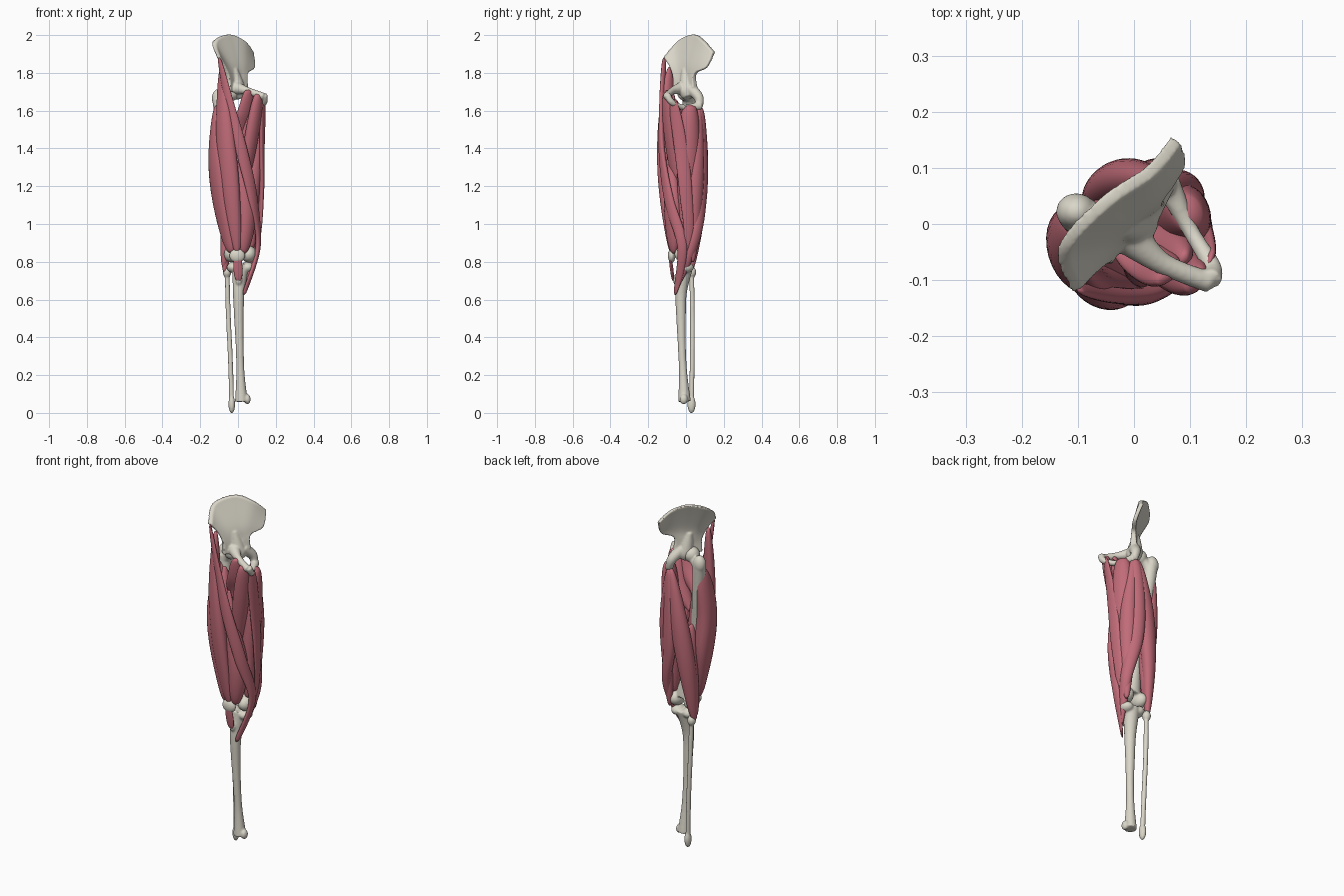
import bpy, bmesh, math
from mathutils import Vector, Matrix

if "Cube" in bpy.data.objects:
    bpy.data.objects.remove(bpy.data.objects["Cube"])


def material(name, *rgb):
    m = bpy.data.materials.new(name)
    m.diffuse_color = (*rgb, 1)
    m.use_nodes = True
    m.node_tree.nodes["Principled BSDF"].inputs["Base Color"].default_value = m.diffuse_color
    return m


BONE = material("bone", 0.7, 0.67, 0.58)
MUSCLE = material("muscle", 0.53, 0.15, 0.19)


def spline(keys, n):
    """Catmull-Rom samples through equal-length tuples."""
    out, last = [], len(keys) - 1
    for s in range(n + 1):
        i = min(int(s / n * last), last - 1)
        t = s / n * last - i
        a, b, c, d = (keys[max(0, min(last, i + k))] for k in (-1, 0, 1, 2))
        out.append([q + 0.5 * t * (r - p + t * (2 * p - 5 * q + 4 * r - w + t * (3 * q - p - 3 * r + w)))
                    for p, q, r, w in zip(a, b, c, d)])
    return out


def levels(top, bottom, keys):
    """Insert evenly falling heights into (x, y, ...) keys."""
    n = len(keys) - 1
    return [(k[0], k[1], top + (bottom - top) * i / n, *k[2:]) for i, k in enumerate(keys)]


def skin(bm, rings):
    """Bridge successive vertex rings with quads."""
    vs = [[bm.verts.new(p) for p in r] for r in rings]
    for a, b in zip(vs, vs[1:]):
        for i in range(len(a)):
            bm.faces.new((a[i - 1], a[i], b[i], b[i - 1]))
    return vs


def tube(bm, keys, size=None, wrap=False, steps=48, sides=28):
    """Loft ellipses on a path; size(t) gives both half widths, else the 4th key value is the radius."""
    pts = spline(keys, steps)
    P = [Vector(p[:3]) for p in pts]
    upright = abs((P[-1] - P[0]).normalized().z) > 0.6
    rings = []
    for i, p in enumerate(P):
        t = (P[min(i + 1, steps)] - P[max(i - 1, 0)]).normalized()
        ref = Vector((1, 0, 0)) if upright else Vector((0, 0, 1))
        if wrap:  # flat side follows the leg's round outline
            ref = Vector((-(p.y + 0.015), p.x, 0))
        u = (ref - t * ref.dot(t)).normalized()
        v = t.cross(u)
        a, b = size(i / steps) if size else (pts[i][3], pts[i][3])
        rings.append([p + u * a * math.cos(k * math.tau / sides) + v * b * math.sin(k * math.tau / sides)
                      for k in range(sides)])
    vs = skin(bm, rings)
    bm.faces.new(vs[0])
    bm.faces.new(vs[-1])


def ball(bm, c, r):
    bmesh.ops.create_uvsphere(bm, u_segments=24, v_segments=16, radius=1,
                              matrix=Matrix.Translation(c) @ Matrix.Diagonal((*r, 1)))


def finish(bm, name, mat, fuse=False):
    bmesh.ops.recalc_face_normals(bm, faces=bm.faces)
    me = bpy.data.meshes.new(name)
    bm.to_mesh(me)
    bm.free()
    me.materials.append(mat)
    for f in me.polygons:
        f.use_smooth = True
    ob = bpy.data.objects.new(name, me)
    bpy.context.collection.objects.link(ob)
    if fuse:  # merge overlapping bone pieces into one smooth surface
        r = ob.modifiers.new("fuse", 'REMESH')
        r.mode, r.voxel_size, r.use_smooth_shade = 'VOXEL', 0.005, True
        s = ob.modifiers.new("soften", 'SMOOTH')
        s.factor, s.iterations = 0.5, 6


def muscle(name, top, bottom, a, b, path, peak=1, power=0.7):
    """Spindle along a path: half width a, half depth b; peak shifts the belly, power flattens it."""
    def size(t):
        f = 0.15 + 0.85 * max(0, math.sin(math.pi * t ** peak)) ** power
        return a * f, b * f
    bm = bmesh.new()
    tube(bm, levels(top, bottom, path), size, wrap=True)
    finish(bm, name, MUSCLE)


# Hip bone blade: crest, middle and neck lines running front to back
bm = bmesh.new()
crest = [(-.1, -.118, 1.88), (-.125, -.045, 1.965), (-.05, .04, 2.003), (.03, .095, 1.97), (.075, .15, 1.91)]
middle = [(-.075, -.085, 1.83), (-.055, -.035, 1.845), (-.01, .01, 1.85), (.035, .05, 1.85), (.085, .11, 1.83)]
neck = [(-.055, -.065, 1.77), (-.03, -.025, 1.77), (0, .01, 1.775), (.025, .03, 1.785), (.045, .05, 1.795)]
base = [(x, y, z - .07) for x, y, z in neck]
N = 28
columns = [spline(c, N) for c in zip(crest, middle, neck, base)]
rings = []
for j in range(N + 1):
    s = j / N
    h = .009 + .004 * (1 - s) ** 4 + .009 * s * s
    row = [Vector(p) for p in spline([c[j] for c in columns], N)]
    outer, inner = [], []
    for i, p in enumerate(row):
        t = row[min(i + 1, N)] - row[max(i - 1, 0)]
        n = Vector((-t.y, t.x, 0)).normalized() * h
        outer.append(p + n)
        inner.append(p - n)
    rings.append(outer + inner[::-1])
vs = skin(bm, rings)
for r in (vs[0], vs[-1]):
    for k in range(N):
        bm.faces.new((r[k], r[k + 1], r[-2 - k], r[-1 - k]))
# socket body, pubic branch, lower branch, seat bone
for keys in (
        [(-.02, -.005, 1.82, .018), (0, .005, 1.71, .042), (.015, .015, 1.67, .03)],
        [(-.01, -.02, 1.72, .036), (.05, -.07, 1.705, .02), (.137, -.105, 1.675, .019)],
        [(.137, -.1, 1.685, .019), (.138, -.075, 1.645, .017), (.1, -.01, 1.617, .015), (.058, .075, 1.625, .024)],
        [(.015, .02, 1.72, .032), (.045, .067, 1.67, .026), (.06, .07, 1.615, .018)]):
    tube(bm, keys)
finish(bm, "hip_bone", BONE, True)

# Thigh bone with head, trochanter and knee condyles
bm = bmesh.new()
ball(bm, (-.035, -.003, 1.695), (.044, .044, .044))
ball(bm, (-.103, .022, 1.665), (.036, .033, .05))
tube(bm, [(-.03, 0, 1.69, .03), (-.07, .01, 1.665, .028), (-.105, .015, 1.62, .035)])
tube(bm, levels(1.66, .86, [(-.1, .018, .036), (-.08, .005, .031), (-.055, -.01, .026),
                            (-.02, -.01, .028), (.012, -.01, .05)]))
ball(bm, (.058, -.005, .84), (.042, .056, .045))
ball(bm, (-.036, -.003, .84), (.038, .054, .043))
finish(bm, "thigh_bone", BONE, True)

# Kneecap
bm = bmesh.new()
ball(bm, (-.004, -.076, .832), (.041, .02, .037))
finish(bm, "kneecap", BONE)

# Shin bone with plateau, front bump and inner ankle
bm = bmesh.new()
tube(bm, levels(.785, .06, [(.014, -.004, .045), (.004, -.026, .031), (.005, -.026, .025),
                            (.009, -.022, .021), (.013, -.015, .022), (.018, -.008, .034)]))
for x in (-.022, .05):
    ball(bm, (x, -.003, .77), (.037, .044, .03))
ball(bm, (.004, -.053, .705), (.018, .016, .03))
ball(bm, (.05, -.012, .072), (.017, .022, .027))
finish(bm, "shin_bone", BONE, True)

# Calf bone with head and outer ankle
bm = bmesh.new()
tube(bm, levels(.76, .03, [(-.058, .03), (-.051, .034), (-.04, .033), (-.033, .029)]), lambda t: (.013, .013))
ball(bm, (-.058, .031, .745), (.023, .024, .03))
ball(bm, (-.033, .029, .046), (.018, .022, .048))
finish(bm, "calf_bone", BONE, True)

# Front thigh muscles and kneecap tendon
muscle("outer_thigh_muscle", 1.63, .85, .08, .053, [(-.105, .005), (-.104, -.042), (-.082, -.045), (-.035, -.065)], .9)
muscle("front_thigh_muscle", 1.83, .85, .056, .037, [(-.085, -.085), (-.07, -.108), (-.04, -.106), (-.004, -.078)])
muscle("deep_thigh_muscle", 1.6, .86, .064, .055, [(-.08, -.01), (-.04, -.05), (0, -.068)], 1.2)
muscle("inner_thigh_muscle", 1.5, .845, .053, .042, [(-.01, -.07), (.02, -.078), (.048, -.068), (.03, -.066)], 1.5)
muscle("kneecap_tendon", .84, .7, .024, .009, [(-.004, -.086), (.003, -.068)], 1, .4)

# Long strap crossing from the hip to the inner shin
muscle("strap_muscle", 1.88, .625, .032, .017, [(-.1, -.116), (-.043, -.126), (.022, -.127), (.08, -.09),
                                                (.106, -.02), (.03, -.058)], 1, .5)

# Inner thigh muscles
muscle("comb_muscle", 1.71, 1.45, .042, .022, [(.06, -.09), (.03, -.07), (-.03, -.03)], 1, .3)
muscle("long_adductor", 1.69, 1.15, .044, .03, [(.11, -.1), (.08, -.082), (.05, -.062), (.02, -.04)], .7, .5)
muscle("short_adductor", 1.66, 1.35, .04, .03, [(.09, -.06), (.06, -.045), (-.01, -.02)])
muscle("slender_muscle", 1.66, .65, .036, .014, [(.134, -.07), (.127, -.028), (.124, 0), (.103, .013), (.04, -.05)], .6, .6)
muscle("great_adductor", 1.63, .87, .062, .05, [(.095, .02), (.085, .015), (.065, .01), (.07, 0)], .75, .5)

# Back thigh muscles
muscle("inner_back_muscle", 1.62, .8, .043, .035, [(.062, .07), (.087, .06), (.084, .046), (.08, .035)])
muscle("middle_back_muscle", 1.62, .67, .043, .032, [(.055, .075), (.046, .082), (.055, .077), (.09, .042), (.048, -.047)], .7)
muscle("outer_back_muscle", 1.62, .745, .051, .04, [(.045, .075), (-.01, .079), (-.05, .058), (-.07, .022)], .9)
muscle("short_back_muscle", 1.3, .77, .042, .034, [(-.05, .02), (-.05, .033), (-.075, .02)])
